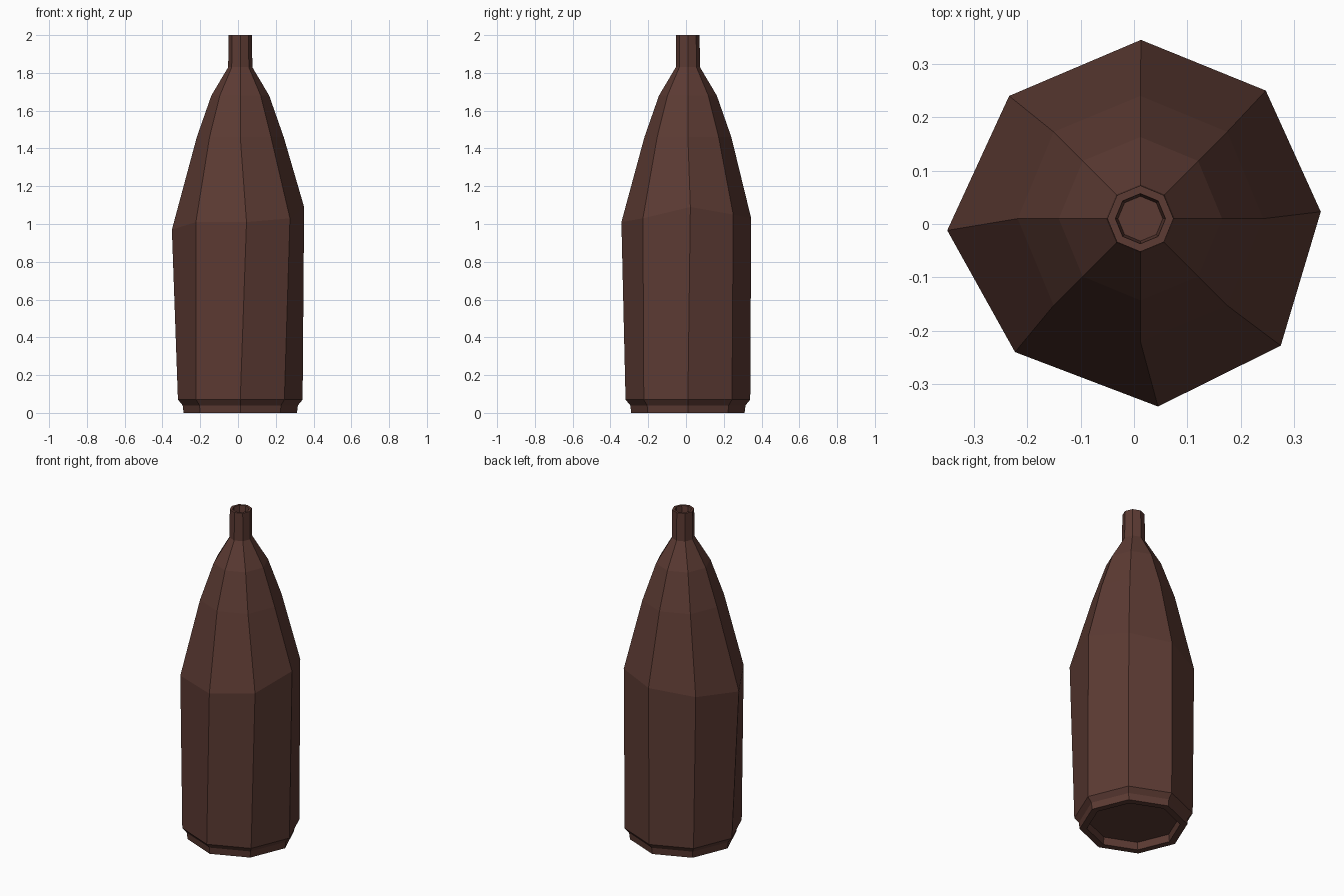
import bpy, bmesh, math

if "Cube" in bpy.data.objects:
    bpy.data.objects.remove(bpy.data.objects["Cube"])

SIDES = 8
CX, CY = 0.012, 0.01  # axis of the bottle

brown = bpy.data.materials.new("dark brown glass")
brown.diffuse_color = (0.107, 0.043, 0.033, 1.0)
brown.use_nodes = True
brown.node_tree.nodes["Principled BSDF"].inputs["Base Color"].default_value = brown.diffuse_color


def ring(radius, z):
    return [(CX + radius * math.cos(2 * math.pi * i / SIDES),
             CY + radius * math.sin(2 * math.pi * i / SIDES), z)
            for i in range(SIDES)]


# uneven, hand-shaped shoulder ring, counter-clockwise from +x
shoulder = [(0.35, 0.023, 1.09), (0.247, 0.25, 1.05), (0.013, 0.345, 1.03),
            (-0.234, 0.24, 1.00), (-0.35, -0.012, 0.97), (-0.223, -0.24, 1.01),
            (0.045, -0.342, 1.01), (0.275, -0.228, 1.03)]

# rings from the recessed base, up the outside, and down into the mouth
rings = [ring(0.255, 0.045), ring(0.26, 0.0), ring(0.30, 0.0), ring(0.305, 0.04),
         ring(0.33, 0.07), shoulder, ring(0.23, 1.46), ring(0.153, 1.68),
         ring(0.064, 1.83), ring(0.062, 2.0), ring(0.047, 2.0), ring(0.042, 1.94)]

# bottle shell
bm = bmesh.new()
loops = [[bm.verts.new(p) for p in r] for r in rings]
for low, high in zip(loops, loops[1:]):
    for i in range(SIDES):
        j = (i + 1) % SIDES
        bm.faces.new((low[i], low[j], high[j], high[i]))

# recessed base panel and mouth floor
bm.faces.new(loops[0][::-1])
bm.faces.new(loops[-1])
bmesh.ops.recalc_face_normals(bm, faces=bm.faces[:])

mesh = bpy.data.meshes.new("bottle")
bm.to_mesh(mesh)
bm.free()
mesh.materials.append(brown)
bottle = bpy.data.objects.new("bottle", mesh)
bpy.context.collection.objects.link(bottle)
